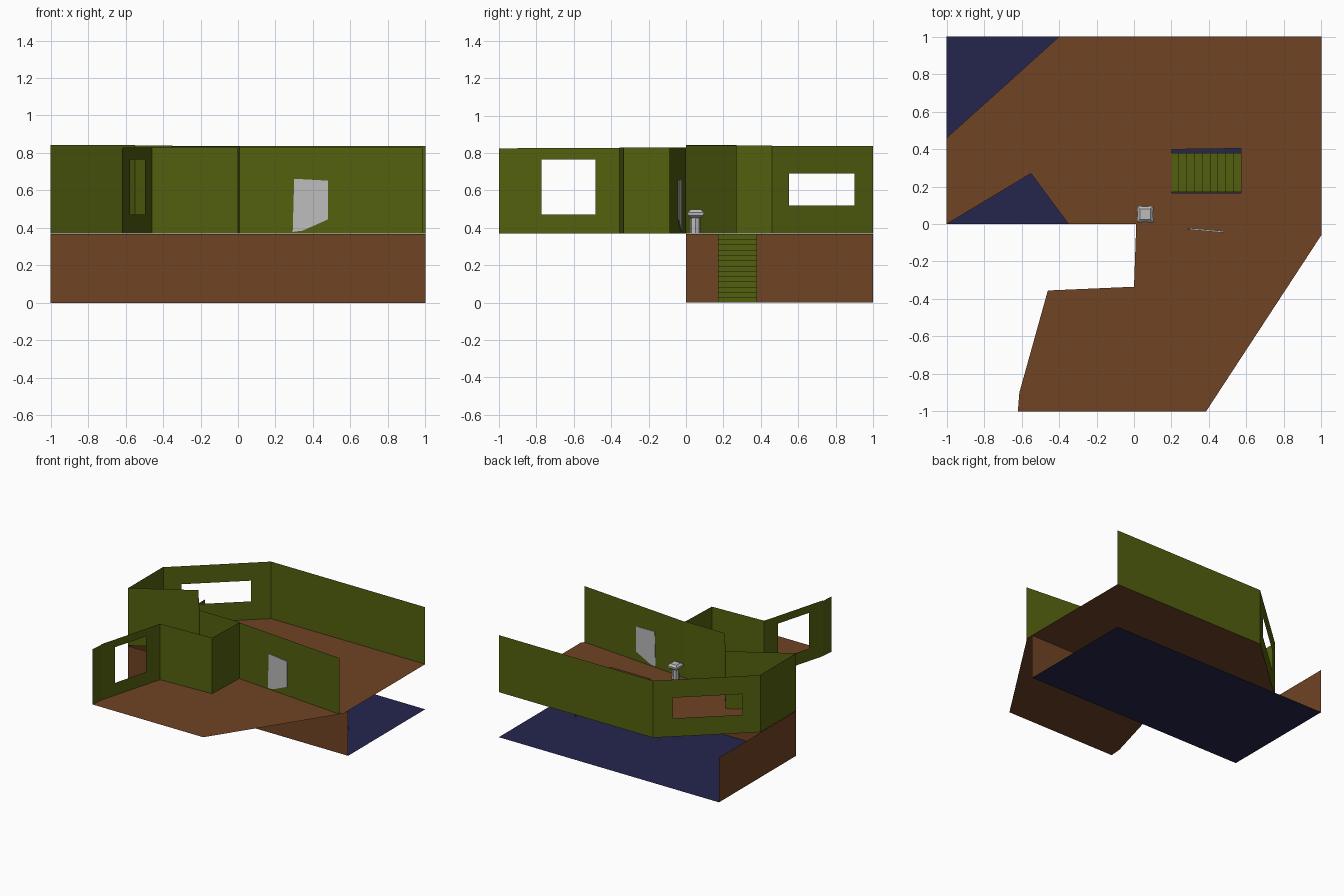
import bpy, bmesh, math
from mathutils import Vector

if "Cube" in bpy.data.objects:
    bpy.data.objects.remove(bpy.data.objects["Cube"])

Z = 0.37  # upper floor level


def material(name, rgb):
    m = bpy.data.materials.new(name)
    m.diffuse_color = (*rgb, 1)
    m.use_nodes = True
    m.node_tree.nodes["Principled BSDF"].inputs["Base Color"].default_value = m.diffuse_color
    return m


GREEN = material("olive green", (0.088, 0.117, 0.0045))
BROWN = material("brown", (0.160, 0.057, 0.018))
NAVY = material("navy", (0.018, 0.018, 0.076))
GREY = material("light grey", (0.50, 0.50, 0.50))


def make(name, bm, mat):
    me = bpy.data.meshes.new(name)
    bm.to_mesh(me)
    bm.free()
    me.materials.append(mat)
    ob = bpy.data.objects.new(name, me)
    bpy.context.collection.objects.link(ob)
    return ob


def quad(bm, *pts):
    bm.faces.new([bm.verts.new(p) for p in pts])


def wall(name, a, b, z0, z1, mat, hole=None):
    """Upright sheet from a to b; hole = (t0, t1, low, high)."""
    bm = bmesh.new()

    def panel(t0, t1, lo, hi):
        p, q = (Vector(a).lerp(Vector(b), t) for t in (t0, t1))
        quad(bm, (*p, lo), (*q, lo), (*q, hi), (*p, hi))

    if hole:
        t0, t1, lo, hi = hole
        panel(0, t0, z0, z1)
        panel(t1, 1, z0, z1)
        panel(t0, t1, z0, lo)
        panel(t0, t1, hi, z1)
    else:
        panel(0, 1, z0, z1)
    return make(name, bm, mat)


def rings(name, rows, mat, cx, cy):
    """Stack of rings, each row = (z, list of radii around the ring)."""
    bm = bmesh.new()
    loops = []
    for z, radii in rows:
        n = len(radii)
        loops.append([bm.verts.new((cx + r * math.cos(2 * math.pi * i / n),
                                    cy + r * math.sin(2 * math.pi * i / n), z))
                      for i, r in enumerate(radii)])
    for lo, hi in zip(loops, loops[1:]):
        for i in range(len(lo)):
            j = (i + 1) % len(lo)
            bm.faces.new((lo[i], lo[j], hi[j], hi[i]))
    bm.faces.new(loops[0][::-1])
    bm.faces.new(loops[-1])
    return make(name, bm, mat)


# lower storey: floor and two walls, open at the back and right
bm = bmesh.new()
quad(bm, (-1, 0, 0), (1, 0, 0), (1, 1, 0), (-1, 1, 0))
make("lower_floor", bm, NAVY)
wall("lower_front_wall", (-1, 0), (1, 0), 0, Z - 0.003, BROWN)
wall("lower_left_wall", (-1, 1), (-1, 0), 0, Z - 0.003, BROWN)

# upper floor with a stairwell opening
outline = [(-1, 0.46), (-1, 0), (-0.55, 0.27), (-0.35, 0), (0.012, 0), (0, -0.335),
           (-0.46, -0.355), (-0.612, -0.9), (-0.62, -1), (0.385, -1), (1, -0.06),
           (1, 1), (-0.4, 1)]
stairwell = [(0.2, 0.165), (0.57, 0.165), (0.57, 0.403), (0.2, 0.398)]
bm = bmesh.new()
for loop in (outline, stairwell):
    vs = [bm.verts.new((x, y, Z)) for x, y in loop]
    for i, v in enumerate(vs):
        bm.edges.new((v, vs[(i + 1) % len(vs)]))
bmesh.ops.triangle_fill(bm, use_beauty=True, edges=bm.edges[:], normal=(0, 0, 1))
make("upper_floor", bm, BROWN)

# upper walls around the main room
H = 0.838
wall("back_wall", (1, 1), (-0.4, 1), Z, H, GREEN)
wall("angled_window_wall", (-0.4, 1), (-1, 0.46), Z, H, GREEN, (0.185, 0.833, 0.52, 0.69))
wall("left_wall", (-1, 0.46), (-1, 0), Z, 0.841, GREEN)
wall("alcove_wall_left", (-1, 0), (-0.55, 0.27), Z, 0.842, GREEN)
wall("alcove_wall_right", (-0.55, 0.27), (-0.35, 0), Z, 0.84, GREEN)
wall("inner_wall_left", (-0.35, 0), (0.012, 0), Z, 0.834, GREEN)
wall("inner_wall_right", (0.012, 0), (0.985, -0.087), Z, 0.83, GREEN)

# upper walls around the front room
wall("front_room_back_wall_side", (0.012, 0), (0, -0.335), Z, 0.829, GREEN)
wall("front_room_back_wall", (0, -0.335), (-0.46, -0.355), Z, 0.829, GREEN)
wall("front_room_window_wall", (-0.46, -0.355), (-0.612, -0.9), Z, 0.828, GREEN,
     (0.235, 0.765, 0.472, 0.765))
wall("front_room_end_wall", (-0.612, -0.9), (-0.62, -1), Z, 0.823, GREEN)

# staircase: treads and risers running down under the floor
N, X0, X1 = 13, 0.2, 0.74
bm = bmesh.new()
for i in range(N):
    xa, xb = X0 + (X1 - X0) * i / N, X0 + (X1 - X0) * (i + 1) / N
    zt, zb = Z * (1 - i / N), Z * (1 - (i + 1) / N)
    zt -= 0.002
    quad(bm, (xa, 0.172, zt), (xb, 0.172, zt), (xb, 0.38, zt), (xa, 0.38, zt))
    quad(bm, (xb, 0.172, max(zb - 0.002, 0)), (xb, 0.38, max(zb - 0.002, 0)),
         (xb, 0.38, zt), (xb, 0.172, zt))
make("staircase", bm, GREEN)

# door: thin slanted plate visible on both faces of the inner wall
door = [(0.292, 0.378), (0.345, 0.385), (0.48, 0.445), (0.48, 0.652), (0.30, 0.662)]
bm = bmesh.new()
sides = [[bm.verts.new((x, -0.087 * (x - 0.012) / 0.973 + off, z)) for x, z in door]
         for off in (-0.005, 0.004)]
bm.faces.new(sides[0])
bm.faces.new(sides[1][::-1])
for i in range(5):
    j = (i + 1) % 5
    bm.faces.new((sides[0][j], sides[0][i], sides[1][i], sides[1][j]))
make("door", bm, GREY)

# pedestal column with a flared, pointed-corner cap
rings("pedestal_column", [(Z, [0.029] * 8), (0.46, [0.027] * 8)], GREY, 0.06, 0.05)
star = lambda k: [k * (0.062 if i % 2 else 0.042) for i in range(8)]
rings("pedestal_cap", [(0.452, star(0.55)), (0.465, star(0.95)), (0.482, star(1)),
                       (0.497, star(0.65))], GREY, 0.06, 0.052)
